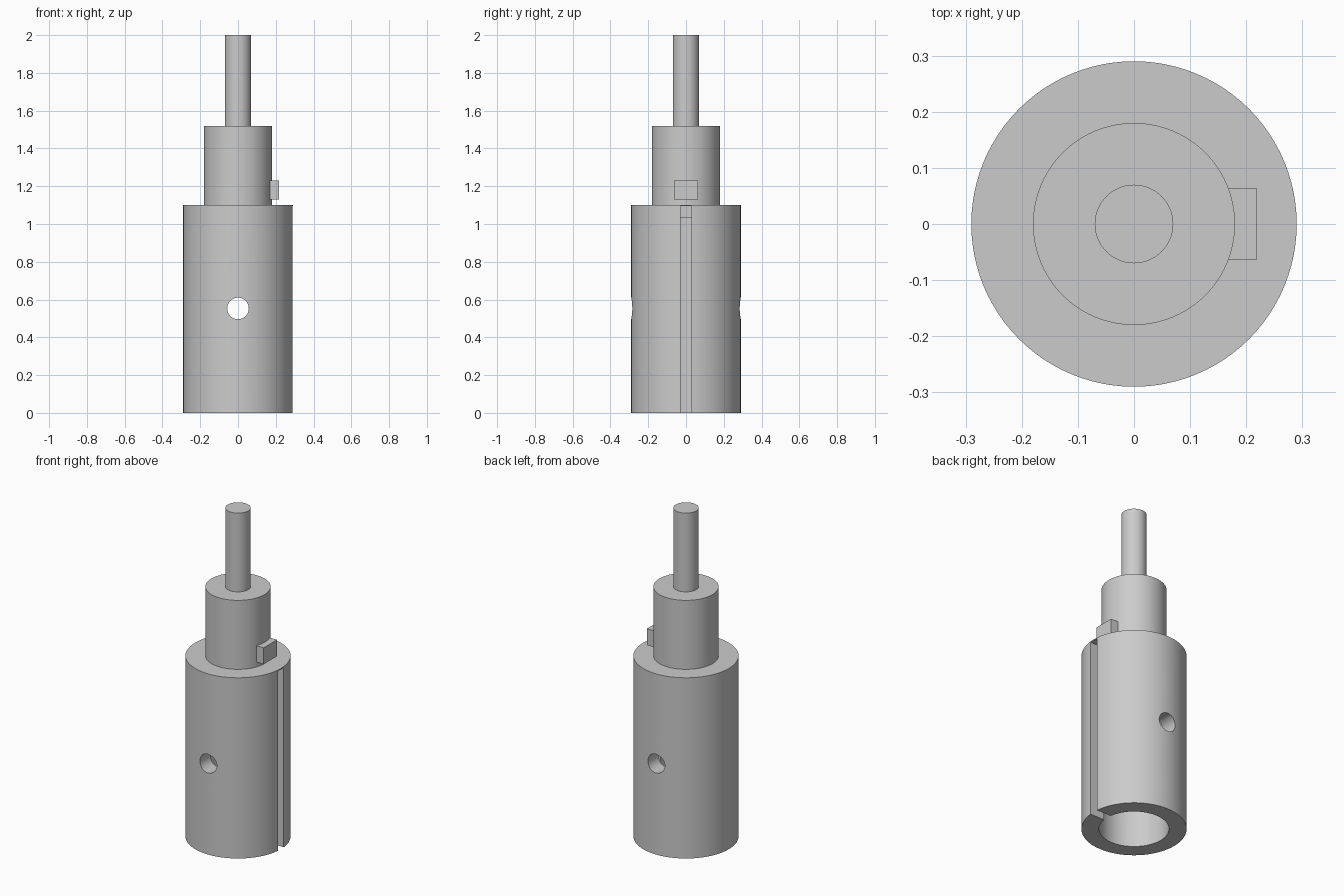
import bpy
import math

cube = bpy.data.objects.get("Cube")
if cube:
    bpy.data.objects.remove(cube, do_unlink=True)

# Single plain metal colour
metal = bpy.data.materials.new("grey_metal")
metal.use_nodes = True
colour = (0.6, 0.6, 0.6, 1.0)
metal.diffuse_color = colour
metal.node_tree.nodes["Principled BSDF"].inputs["Base Color"].default_value = colour


def finish(obj, name):
    obj.name = name
    obj.data.name = name
    obj.data.materials.append(metal)
    return obj


def cylinder(name, radius, z0, z1, sides=96):
    bpy.ops.mesh.primitive_cylinder_add(vertices=sides, radius=radius, depth=z1 - z0,
                                        location=(0, 0, (z0 + z1) / 2))
    return finish(bpy.context.object, name)


def box(name, x0, x1, width, z0, z1):
    bpy.ops.mesh.primitive_cube_add(size=1, location=((x0 + x1) / 2, 0, (z0 + z1) / 2))
    obj = bpy.context.object
    obj.scale = (x1 - x0, width, z1 - z0)
    bpy.ops.object.transform_apply(location=False, rotation=False, scale=True)
    return finish(obj, name)


def activate(obj):
    bpy.ops.object.select_all(action='DESELECT')
    obj.select_set(True)
    bpy.context.view_layer.objects.active = obj


def cut(target, cutter):
    cutter.hide_render = True
    activate(target)
    mod = target.modifiers.new("cut", 'BOOLEAN')
    mod.operation = 'DIFFERENCE'
    mod.solver = 'EXACT'
    mod.object = cutter
    bpy.ops.object.modifier_apply(modifier=mod.name)
    bpy.data.objects.remove(cutter, do_unlink=True)


# Hollow sleeve, open at the bottom
sleeve = cylinder("sleeve", 0.29, 0, 1.1)
cut(sleeve, cylinder("bore_cutter", 0.193, -0.1, 1.035))

# Long slot through the left wall
cut(sleeve, box("slot_cutter", 0.15, 0.4, 0.056, -0.1, 1.094))

# Cross hole from front to back
hole = cylinder("cross_hole_cutter", 0.057, -0.5, 0.5, 48)
hole.location.z = 0.553
hole.rotation_euler.x = math.pi / 2
cut(sleeve, hole)

# Collar, shaft and side key
collar = cylinder("collar", 0.18, 1.097, 1.52)
shaft = cylinder("shaft", 0.07, 1.5, 2.0, 64)
key = box("side_key", 0.15, 0.218, 0.128, 1.13, 1.23)

for part in (sleeve, collar, shaft):
    activate(part)
    bpy.ops.object.shade_smooth_by_angle(angle=math.radians(30))
